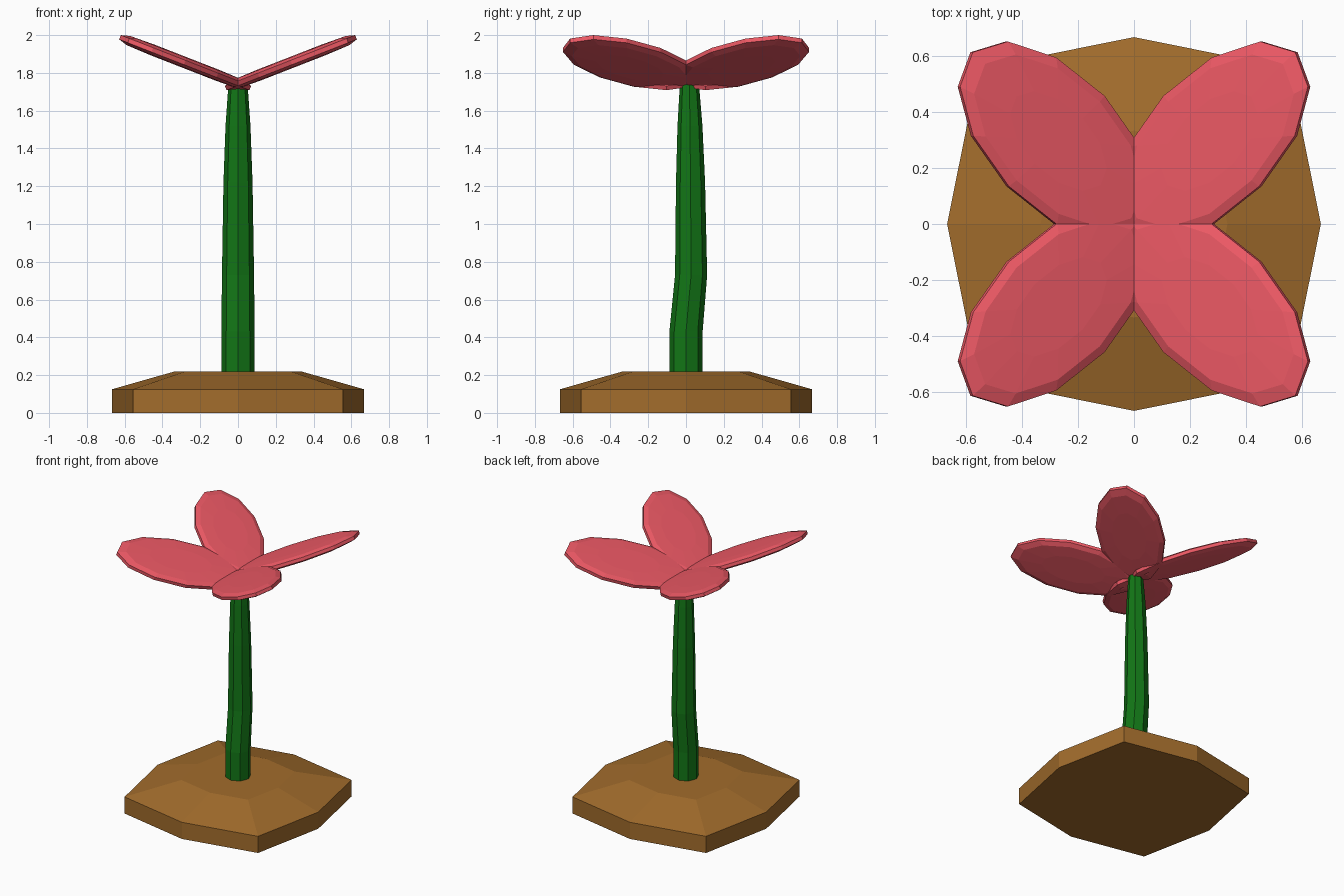
import bpy
import math

if "Cube" in bpy.data.objects:
    bpy.data.objects.remove(bpy.data.objects["Cube"])


def material(name, color):
    mat = bpy.data.materials.new(name)
    mat.diffuse_color = (*color, 1)
    mat.use_nodes = True
    mat.node_tree.nodes["Principled BSDF"].inputs["Base Color"].default_value = mat.diffuse_color
    return mat


def loft(name, rings, mat):
    """Skin a stack of equal-sized vertex rings and cap both ends."""
    n = len(rings[0])
    verts = [p for ring in rings for p in ring]
    faces = [tuple(reversed(range(n)))]
    for r in range(len(rings) - 1):
        for i in range(n):
            j = (i + 1) % n
            faces.append((r * n + i, r * n + j, (r + 1) * n + j, (r + 1) * n + i))
    faces.append(tuple(range(len(verts) - n, len(verts))))
    mesh = bpy.data.meshes.new(name)
    mesh.from_pydata(verts, [], faces)
    mesh.materials.append(mat)
    obj = bpy.data.objects.new(name, mesh)
    bpy.context.collection.objects.link(obj)
    return obj


red = material("petal_red", (0.85, 0.10, 0.13))
green = material("stem_green", (0.006, 0.18, 0.008))
brown = material("soil_brown", (0.36, 0.15, 0.025))


# Soil mound: rounded-square octagon with a sloped top
def soil_ring(scale, z):
    ring = []
    for i in range(8):
        r = scale * (0.667 if i % 2 == 0 else 0.785)
        a = i * math.pi / 4
        ring.append((r * math.cos(a), r * math.sin(a), z))
    return ring


loft("soil_mound", [soil_ring(1, 0), soil_ring(1, 0.125), soil_ring(0.5, 0.22)], brown)

# Stem: eight-sided, tapering, with a slight bend; (z, y centre, radius)
stem_sections = [(0.18, 0, 0.088), (0.43, 0, 0.088), (0.73, 0.027, 0.085),
                 (1.22, 0.024, 0.077), (1.52, 0.021, 0.066), (1.75, 0.018, 0.05)]
loft("stem", [[(r * math.cos(i * math.pi / 4), y + r * math.sin(i * math.pi / 4), z)
               for i in range(8)] for z, y, r in stem_sections], green)

# Petals: twelve-sided bevelled ellipses on a plane rising away from x = 0
SLOPE = 0.39
TILT = math.atan(SLOPE)


def petal_ring(scale, h):
    ring = []
    for i in range(12):
        a = i * math.pi / 6
        u, v = 0.436 * scale * math.cos(a), 0.235 * scale * math.sin(a)
        x = 0.28 + 0.687 * u - 0.727 * v
        y = 0.296 + 0.727 * u + 0.687 * v
        ring.append((x - h * math.sin(TILT), y, 1.745 + SLOPE * x + h * math.cos(TILT)))
    return ring


petals = loft("petals", [petal_ring(s, h) for s, h in
                         [(0.5, -0.03), (0.87, -0.026), (1, -0.012),
                          (1, 0.012), (0.87, 0.026), (0.5, 0.03)]], red)
mirror = petals.modifiers.new("four_petals", 'MIRROR')
mirror.use_axis = (True, True, False)
mirror.use_mirror_merge = False
